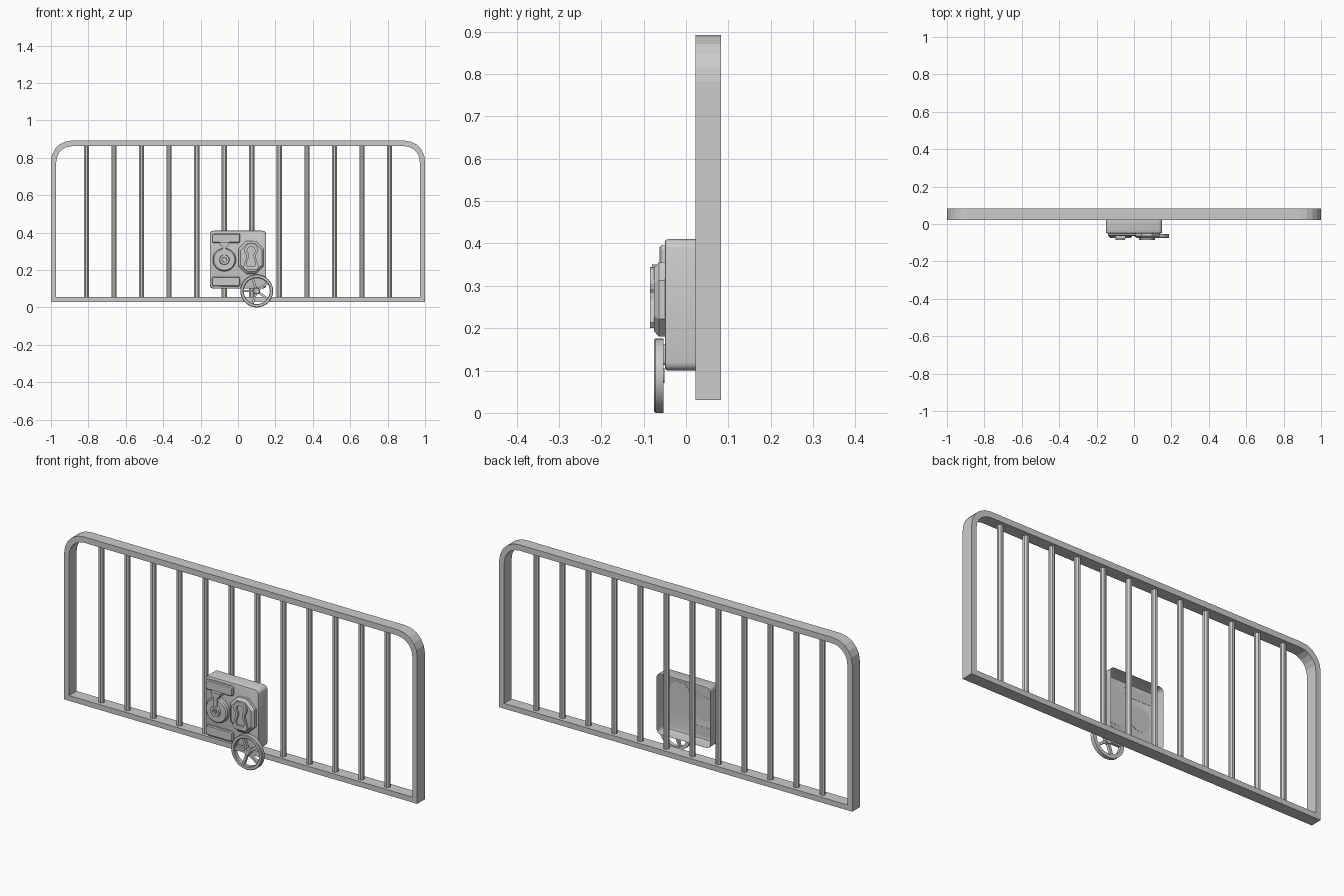
import bpy, bmesh, math

if "Cube" in bpy.data.objects:
    bpy.data.objects.remove(bpy.data.objects["Cube"])


def loft(name, rings, caps=(True, True), closed=False, smooth=False):
    """Join equal-length (outline, y) rings; outlines are lists of (x, z)."""
    bm = bmesh.new()
    loops = [[bm.verts.new((x, y, z)) for x, z in pts] for pts, y in rings]
    n = len(loops[0])
    pairs = list(zip(loops, loops[1:]))
    if closed:
        pairs.append((loops[-1], loops[0]))
    for a, b in pairs:
        for i in range(n):
            j = (i + 1) % n
            bm.faces.new((a[i], a[j], b[j], b[i]))
    if not closed:
        if caps[0]:
            bm.faces.new(loops[0])
        if caps[1]:
            bm.faces.new(loops[-1])
    bmesh.ops.recalc_face_normals(bm, faces=bm.faces[:])
    me = bpy.data.meshes.new(name)
    bm.to_mesh(me)
    bm.free()
    ob = bpy.data.objects.new(name, me)
    bpy.context.collection.objects.link(ob)
    if smooth:
        bpy.ops.object.select_all(action='DESELECT')
        ob.select_set(True)
        bpy.context.view_layer.objects.active = ob
        bpy.ops.object.shade_smooth_by_angle(angle=math.radians(35))
    return ob


def circle(cx, cz, r, n=32):
    return [(cx + r * math.cos(2 * math.pi * i / n), cz + r * math.sin(2 * math.pi * i / n)) for i in range(n)]


def arc(cx, cz, r, a0, a1, seg):
    return [(cx + r * math.cos(math.radians(a0 + (a1 - a0) * i / seg)),
             cz + r * math.sin(math.radians(a0 + (a1 - a0) * i / seg))) for i in range(seg + 1)]


def rounded(x0, x1, z0, z1, r, seg=3, inset=0.0):
    x0, x1, z0, z1, r = x0 + inset, x1 - inset, z0 + inset, z1 - inset, max(r - inset * 0.5, 0.002)
    return (arc(x1 - r, z1 - r, r, 0, 90, seg) + arc(x0 + r, z1 - r, r, 90, 180, seg)
            + arc(x0 + r, z0 + r, r, 180, 270, seg) + arc(x1 - r, z0 + r, r, 270, 360, seg))


def arch(w, z0, z1, r):
    return [(w, z0)] + arc(w - r, z1 - r, r, 0, 90, 5) + arc(r - w, z1 - r, r, 90, 180, 5) + [(-w, z0)]


def keyhole(cx, cz, r, waist, waist_z, foot, foot_z):
    """Round head, narrow waist and flared foot."""
    return (arc(cx, cz, r, -45, 225, 14)
            + [(cx - waist, waist_z), (cx - foot, foot_z + 0.014), (cx - foot * 0.75, foot_z),
               (cx + foot * 0.75, foot_z), (cx + foot, foot_z + 0.014), (cx + waist, waist_z)])


# Arched gate frame
outer, inner = arch(1.0, 0.03, 0.892, 0.11), arch(0.972, 0.057, 0.862, 0.085)
loft("gate_frame", [(outer, 0.083), (outer, 0.022), (inner, 0.022), (inner, 0.083)], closed=True)

# Vertical bars
for i in range(12):
    bpy.ops.mesh.primitive_cylinder_add(vertices=8, radius=0.015, depth=0.83,
                                        location=(-0.81 + i * 1.62 / 11, 0.052, 0.46),
                                        rotation=(0, 0, math.pi / 8))
    bpy.context.object.name = f"bar_{i + 1}"

# Lock housing: a shell left open at the back
box = (-0.151, 0.151, 0.1, 0.41, 0.02)
loft("lock_housing", [(rounded(*box), 0.022), (rounded(*box), -0.043),
                      (rounded(*box, inset=0.002), -0.048), (rounded(*box, inset=0.007), -0.05)],
     caps=(False, True), smooth=True)

# Raised strips above and below the dial
for label, z0, z1 in (("upper", 0.345, 0.395), ("lower", 0.113, 0.163)):
    strip = (-0.14, 0.012, z0, z1, 0.01)
    loft(f"{label}_strip", [(rounded(*strip), -0.049), (rounded(*strip), -0.059),
                            (rounded(*strip, inset=0.004), -0.063)])

# Round dial with a hollow centre knob
dx, dz = -0.073, 0.255
loft("dial", [(circle(dx, dz, r), y) for r, y in
              ((0.062, -0.049), (0.062, -0.068), (0.056, -0.074), (0.027, -0.074), (0.025, -0.085),
               (0.013, -0.085), (0.012, -0.076))], smooth=True)
loft("dial_pin", [(circle(dx, dz, 0.006, 12), -0.074), (circle(dx, dz, 0.006, 12), -0.083)])

# Tapered lever linking the dial to the upper strip
lever = [(dx - 0.027, 0.35), (dx - 0.022, 0.332), (dx - 0.009, 0.322), (dx - 0.009, 0.275),
         (dx + 0.009, 0.275), (dx + 0.009, 0.322), (dx + 0.022, 0.332), (dx + 0.027, 0.35)]
loft("dial_lever", [(lever, -0.05), (lever, -0.08)])

# Octagonal lock plate
octo = (0.002, 0.139, 0.18, 0.355, 0.042)
loft("lock_plate", [(rounded(*octo, seg=1), -0.049), (rounded(*octo, seg=1), -0.064),
                    (rounded(*octo, seg=1, inset=0.012), -0.075)])

# Keyhole surround
key_out = keyhole(0.07, 0.308, 0.036, 0.025, 0.268, 0.042, 0.2)
key_in = keyhole(0.07, 0.304, 0.021, 0.011, 0.275, 0.025, 0.22)
loft("keyhole_surround", [(key_out, -0.074), (key_out, -0.085), (key_in, -0.085), (key_in, -0.074)], closed=True)

# Hand wheel: rim, hub and five spokes
wx, wz = 0.1, 0.088
loft("wheel_rim", [(circle(wx, wz, r), y) for r, y in
                   ((0.088, -0.053), (0.088, -0.072), (0.085, -0.075), (0.073, -0.075),
                    (0.070, -0.072), (0.070, -0.053))], closed=True, smooth=True)
loft("wheel_hub", [(circle(wx, wz, 0.018, 20), -0.051), (circle(wx, wz, 0.018, 20), -0.07),
                   (circle(wx, wz, 0.014, 20), -0.074)], smooth=True)
for i in range(5):
    a = math.radians(180 + 72 * i)
    c, s = math.cos(a), math.sin(a)
    spoke = [(wx + c * r - s * w, wz + s * r + c * w)
             for r, w in ((0.01, -0.006), (0.073, -0.006), (0.073, 0.006), (0.01, 0.006))]
    loft(f"wheel_spoke_{i + 1}", [(spoke, -0.055), (spoke, -0.07)])
